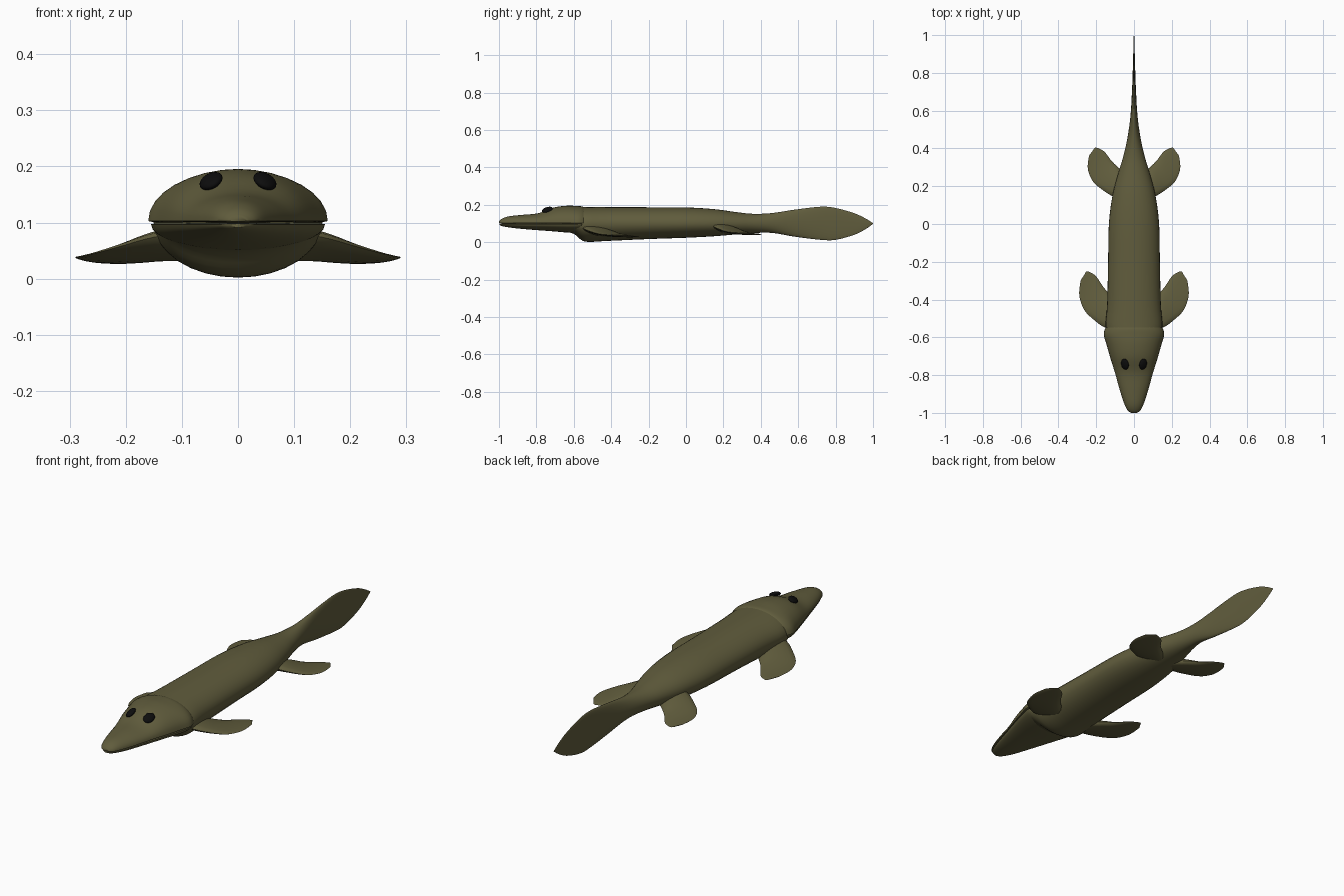
import bpy, bmesh, math
from mathutils import Vector, Euler

cube = bpy.data.objects.get("Cube")
if cube:
    bpy.data.objects.remove(cube, do_unlink=True)


def make_material(name, color):
    mat = bpy.data.materials.new(name)
    mat.use_nodes = True
    mat.diffuse_color = color
    bsdf = mat.node_tree.nodes["Principled BSDF"]
    bsdf.inputs["Base Color"].default_value = color
    bsdf.inputs["Roughness"].default_value = 0.7
    return mat


olive = make_material("olive skin", (0.118, 0.108, 0.046, 1))
black = make_material("black eye", (0.004, 0.004, 0.004, 1))


def resample(rows, steps=4):
    """Smooth the station list with a Catmull-Rom curve through every station."""
    pts = [Vector(r) for r in rows]
    out = []
    for i in range(len(pts) - 1):
        a, b, c, d = pts[max(i - 1, 0)], pts[i], pts[i + 1], pts[min(i + 2, len(pts) - 1)]
        for s in range(steps):
            t = s / steps
            out.append(b + ((c - a) * t + (a * 2 - b * 5 + c * 4 - d) * t ** 2
                            + (b * 3 - a - c * 3 + d) * t ** 3) / 2)
    return out + [pts[-1]]


def finish(name, bm, mat, angle=50):
    bmesh.ops.recalc_face_normals(bm, faces=bm.faces)
    mesh = bpy.data.meshes.new(name)
    bm.to_mesh(mesh)
    bm.free()
    mesh.materials.append(mat)
    obj = bpy.data.objects.new(name, mesh)
    bpy.context.collection.objects.link(obj)
    bpy.ops.object.select_all(action="DESELECT")
    obj.select_set(True)
    bpy.context.view_layer.objects.active = obj
    bpy.ops.object.shade_smooth_by_angle(angle=math.radians(angle))
    return obj


def skin(name, rings):
    """Bridge a list of point rings and cap both ends."""
    bm = bmesh.new()
    loops = [[bm.verts.new(p) for p in ring] for ring in rings]
    n = len(loops[0])
    for a, b in zip(loops, loops[1:]):
        for i in range(n):
            j = (i + 1) % n
            bm.faces.new((a[i], a[j], b[j], b[i]))
    bm.faces.new(loops[0])
    bm.faces.new(loops[-1])
    return finish(name, bm, olive)


def loft(name, rows, level, sides=32):
    """Rows hold y, half width, height above and depth below the level."""
    rings = []
    for y, w, up, down in resample(rows):
        ring = []
        for k in range(sides):
            a = math.tau * k / sides
            s = math.sin(a)
            ring.append((w * math.cos(a), y, level + s * (up if s > 0 else down)))
        rings.append(ring)
    return skin(name, rings)


# Trunk running into the tall, thin tail blade
loft("body_and_tail", [
    (-.66, .1, .07, .04), (-.6, .14, .085, .055), (-.56, .148, .088, .088),
    (-.52, .15, .088, .098), (-.42, .142, .088, .093), (-.2, .137, .087, .083),
    (0, .133, .086, .076), (.15, .114, .077, .068), (.27, .083, .061, .058),
    (.36, .056, .052, .051), (.46, .034, .056, .05), (.58, .018, .074, .07),
    (.72, .01, .09, .087), (.8, .007, .083, .087), (.9, .004, .055, .06),
    (.96, .003, .027, .03), (1, .001, .002, .002)], .1)

# Flat-bottomed skull over a shallow lower jaw, leaving a mouth slit
loft("skull", [
    (-1, .016, .008, .001), (-.985, .035, .022, .003), (-.95, .052, .035, .003),
    (-.88, .075, .043, .003), (-.79, .1, .052, .003), (-.71, .125, .082, .003),
    (-.64, .145, .092, .004), (-.585, .16, .091, .006), (-.55, .15, .087, .006),
    (-.53, .13, .07, .004)], .103)
loft("lower_jaw", [
    (-.996, .012, .001, .006), (-.98, .032, .002, .012), (-.93, .056, .002, .02),
    (-.84, .084, .002, .029), (-.72, .12, .002, .038), (-.62, .148, .003, .046),
    (-.57, .154, .004, .045), (-.53, .13, .003, .035)], .097)

# Leading edge, trailing edge and half thickness from shoulder to fin tip
FIN = [
    (.07, -.56, .085, .07, -.43, .045, .028),
    (.15, -.55, .074, .13, -.37, .042, .022),
    (.215, -.505, .056, .165, -.33, .035, .014),
    (.26, -.46, .044, .198, -.28, .03, .008),
    (.284, -.405, .039, .225, -.259, .029, .005),
    (.29, -.36, .038, .25, -.251, .03, .003),
    (.283, -.3, .036, .261, -.265, .032, .001)]


def fin(name, side, place):
    rings = []
    for row in resample(FIN):
        lead, trail, thick = Vector(row[0:3]), Vector(row[3:6]), row[6]
        ring = []
        for k in range(16):
            a = math.tau * k / 16
            p = place(lead.lerp(trail, .5 - .5 * math.cos(a)))
            p.z += thick * math.sin(a)
            p.x *= side
            ring.append(p)
        rings.append(ring)
    return skin(name, rings)


def front_place(p):
    return p.copy()


def hind_place(p):
    return Vector((p.x - .045, .405 + (p.y + .25) * .87, p.z + .012))


for label, side in (("left", 1), ("right", -1)):
    fin(label + "_front_fin", side, front_place)
    fin(label + "_hind_fin", side, hind_place)

    # Eyes set into the slope of the brow
    bm = bmesh.new()
    bmesh.ops.create_uvsphere(bm, u_segments=20, v_segments=12, radius=1)
    bmesh.ops.scale(bm, vec=(.022, .03, .011), verts=bm.verts)
    tilt = Euler((math.radians(18), math.radians(28 * side), 0)).to_matrix()
    bmesh.ops.rotate(bm, matrix=tilt, verts=bm.verts)
    bmesh.ops.translate(bm, vec=(.048 * side, -.742, .174), verts=bm.verts)
    finish(label + "_eye", bm, black)
